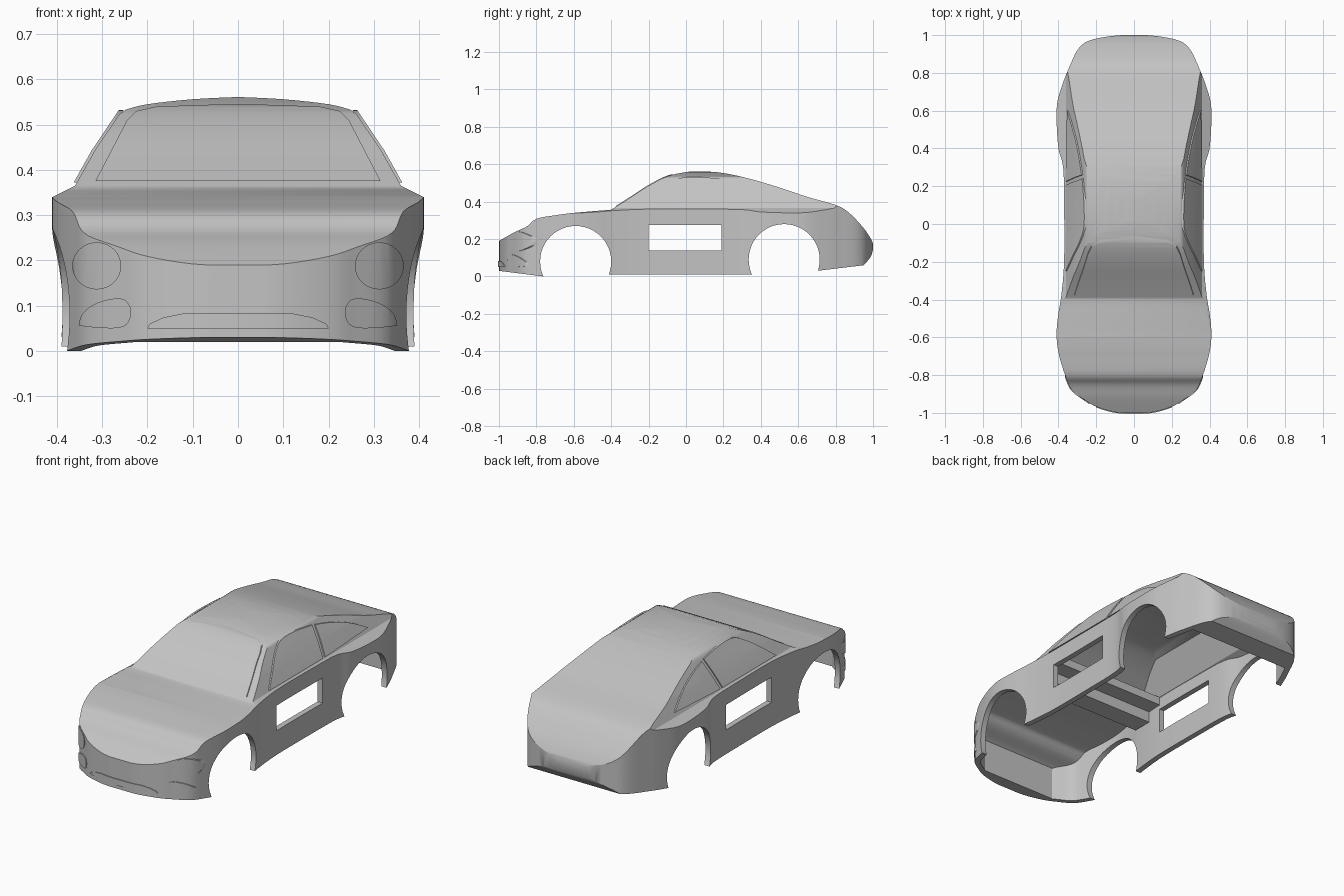
import bpy, bmesh, math
from mathutils import Vector

cube = bpy.data.objects.get("Cube")
if cube:
    bpy.data.objects.remove(cube, do_unlink=True)

grey = bpy.data.materials.new("body_grey")
grey.use_nodes = True
COLOUR = (0.55, 0.55, 0.55, 1)
grey.diffuse_color = COLOUR
for node in grey.node_tree.nodes:
    if node.type == 'BSDF_PRINCIPLED':
        node.inputs["Base Color"].default_value = COLOUR
        node.inputs["Roughness"].default_value = 0.6


def spline(pts, n=4):
    """Smooth curve through the points."""
    p = [Vector(pts[0])] + [Vector(q) for q in pts] + [Vector(pts[-1])]
    out = []
    for i in range(1, len(p) - 2):
        a, b, c, d = p[i - 1:i + 3]
        for k in range(n):
            t = k / n
            out.append(0.5 * (2 * b + (c - a) * t + (2 * a - 5 * b + 4 * c - d) * t * t
                              + (3 * b - a - 3 * c + d) * t ** 3))
    return out + [p[-1]]


def offset(pts, dist):
    """Move an open curve to its left by dist."""
    out = []
    for i, p in enumerate(pts):
        t = (Vector(pts[min(i + 1, len(pts) - 1)]) - Vector(pts[max(i - 1, 0)])).normalized()
        out.append(Vector(p) + dist * Vector((-t.y, t.x)))
    return out


def mirrored(half):
    """Close a half outline by reflecting it in x."""
    half = [Vector((0 if abs(p[0]) < 0.01 else p[0], p[1])) for p in half]
    return half + [Vector((-p.x, p.y)) for p in reversed(half) if p.x > 0]


def prism(name, axis, pts, lo, hi):
    """Extrude an outline along an axis from lo to hi."""
    place = {'x': lambda p, t: (t, p[0], p[1]),
             'y': lambda p, t: (p[0], t, p[1]),
             'z': lambda p, t: (p[0], p[1], t)}[axis]
    bm = bmesh.new()
    a, b = ([bm.verts.new(place(p, t)) for p in pts] for t in (lo, hi))
    n = len(pts)
    for i in range(n):
        bm.faces.new((a[i], a[(i + 1) % n], b[(i + 1) % n], b[i]))
    bm.faces.new(a[::-1])
    bm.faces.new(b)
    bm.normal_update()
    if bm.calc_volume(signed=True) < 0:
        bmesh.ops.reverse_faces(bm, faces=bm.faces)
    mesh = bpy.data.meshes.new(name)
    bm.to_mesh(mesh)
    bm.free()
    mesh.materials.append(grey)
    ob = bpy.data.objects.new(name, mesh)
    bpy.context.collection.objects.link(ob)
    return ob


def combine(ob, tool, operation):
    """Apply a boolean and remove the tool."""
    mod = ob.modifiers.new("cut", 'BOOLEAN')
    mod.object, mod.operation, mod.solver = tool, operation, 'EXACT'
    graph = bpy.context.evaluated_depsgraph_get()
    mesh = bpy.data.meshes.new_from_object(ob.evaluated_get(graph))
    ob.modifiers.clear()
    ob.data = mesh
    bpy.data.objects.remove(tool, do_unlink=True)
    return ob


# Master curves: side profile (y, z), plan outline (x, y), cross section (x, z)
nose = [Vector((-1, 0.03)), Vector((-1, 0.11))]
hood = spline([(-1, .19), (-.92, .235), (-.85, .268), (-.8, .308), (-.7, .327), (-.6, .34), (-.4, .357)])
roof = spline([(-.4, .357), (-.3, .42), (-.2, .485), (-.1, .535), (0, .558), (.08, .562), (.2, .553),
               (.35, .52), (.5, .475), (.65, .425), (.8, .382), (.87, .342), (.94, .27), (.98, .215),
               (1, .17), (.99, .11), (.95, .06)])
underside = [(.7, .03), (.35, .01), (-.4, .01), (-.76, 0)]
plan = spline([(0, -1.002), (.1, -.996), (.2, -.967), (.26, -.932), (.33, -.878), (.365, -.8), (.4, -.68),
               (.41, -.58), (.4, -.47), (.385, -.38), (.37, -.2), (.37, .1), (.375, .3), (.4, .4),
               (.41, .55), (.405, .65), (.375, .75), (.347, .82), (.3, .92), (.24, .97), (.12, .995), (0, 1.003)])
section = [(.45, -.4), (.45, .32), (.36, .365), (.318, .44), (.263, .522)]
section += spline([(.248, .533), (.2, .545), (.1, .556), (0, .561)])
inner_section = [(.42, -.4), (.42, .305), (.335, .345), (.243, .495), (.2, .513), (.1, .526), (0, .531)]


def hull(name, side, outline, cross):
    ob = prism(name, 'x', side, -.6, .6)
    combine(ob, prism("plan", 'z', mirrored(outline), -.3, .8), 'INTERSECT')
    return combine(ob, prism("cross", 'y', mirrored(cross), -1.2, 1.2), 'INTERSECT')


# Hollow body shell, open underneath, with a thick tail
WALL = 0.03
inner = [Vector((-.92, -.2)), Vector((-.92, .2))]
for p in offset(hood[:-1] + roof, -WALL):
    if inner[-1].x + .003 < p.x < .85 and p.y > .2:
        inner.append(p)
inner.append(Vector((inner[-1].x + .003, -.2)))
body = hull("body_shell", nose + hood[:-1] + roof + underside, plan, section)
cavity = hull("cavity", inner, offset(plan, WALL), inner_section)
combine(body, cavity, 'DIFFERENCE')

# Wheel arches and side openings
for y, z in ((-.59, .08), (.525, .09)):
    ring = [(y + .19 * math.cos(math.tau * i / 48), z + .19 * math.sin(math.tau * i / 48)) for i in range(48)]
    combine(body, prism("arch", 'x', ring, -.7, .7), 'DIFFERENCE')
opening = [(-.2, .14), (.19, .14), (.19, .275), (-.2, .275)]
combine(body, prism("opening", 'x', opening, -.7, .7), 'DIFFERENCE')
parts = [body]

# Side windows: thin panes lying on the sloping cabin sides
front_pane = spline([(-.25, .372), (-.18, .43), (-.1, .49), (-.02, .528), (.1, .53), (.24, .515)])
front_pane += [Vector((.205, .372))]
rear_pane = spline([(.26, .51), (.35, .49), (.45, .46), (.53, .425), (.6, .386)]) + [Vector((.225, .372))]
slope = [(.366, .354), (.318, .44), (.25, .541)]
pane_band = offset(slope, -.006) + offset(slope, .003)[::-1]
for name, pane in (("front", front_pane), ("rear", rear_pane)):
    for side, sign in (("left", 1), ("right", -1)):
        band = [(sign * p.x, p.y) for p in pane_band]
        ob = prism(name + "_window_" + side, 'y', band, -.6, .9)
        parts.append(combine(ob, prism("pane", 'x', pane, -.6, .6), 'INTERSECT'))

# Windscreen: thin plate following the front slope of the profile
sweep = [p for p in roof if p.x < .02]
screen = prism("windscreen", 'x', offset(sweep, .004) + offset(sweep, -.004)[::-1], -.5, .5)
glass = mirrored([(.315, .375), (.245, .51), (.225, .53), (.18, .54), (0, .546)])
parts.append(combine(screen, prism("glass", 'y', glass, -.6, .1), 'INTERSECT'))

# Lamps and grille: thin plates wrapped around the nose
front = [p for p in plan if p.y < -.72]
outer, back = offset(front, -.004), offset(front, .005)
wrap = [Vector((-p.x, p.y)) for p in reversed(outer[1:])] + outer
wrap += back[::-1] + [Vector((-p.x, p.y)) for p in back[1:]]


def nose_plate(name, shape):
    ob = prism(name, 'z', wrap, -.1, .4)
    parts.append(combine(ob, prism("shape", 'y', shape, -1.2, -.74), 'INTERSECT'))


lamp = [(.312 + .054 * math.cos(math.tau * i / 32), .188 + .052 * math.sin(math.tau * i / 32)) for i in range(32)]
fog = spline([(.352, .056), (.345, .08), (.32, .102), (.28, .115), (.25, .113), (.236, .09), (.243, .062),
              (.265, .051), (.31, .051)])
for side, sign in (("left", 1), ("right", -1)):
    nose_plate("headlight_" + side, [(sign * x, z) for x, z in lamp])
    nose_plate("fog_light_" + side, [(sign * p.x, p.y) for p in fog])
nose_plate("grille", mirrored([(.2, .05), (.195, .06), (.165, .074), (.12, .083)]))

# Stepped cross members under the cowl
for name, y0, y1, z0 in (("front_cross_member", -.4, -.29, .24), ("rear_cross_member", -.29, -.2, .3)):
    box = [(y0, z0), (y1, z0), (y1, .345), (y0, .345)]
    parts.append(prism(name, 'x', box, -.345, .345))

# Smooth shading with sharp edges kept
bpy.ops.object.select_all(action='DESELECT')
for ob in parts:
    ob.select_set(True)
bpy.context.view_layer.objects.active = body
bpy.ops.object.shade_smooth_by_angle(angle=math.radians(28))
for ob in parts:
    normals = ob.modifiers.new("even_shading", 'WEIGHTED_NORMAL')
    normals.keep_sharp = True
